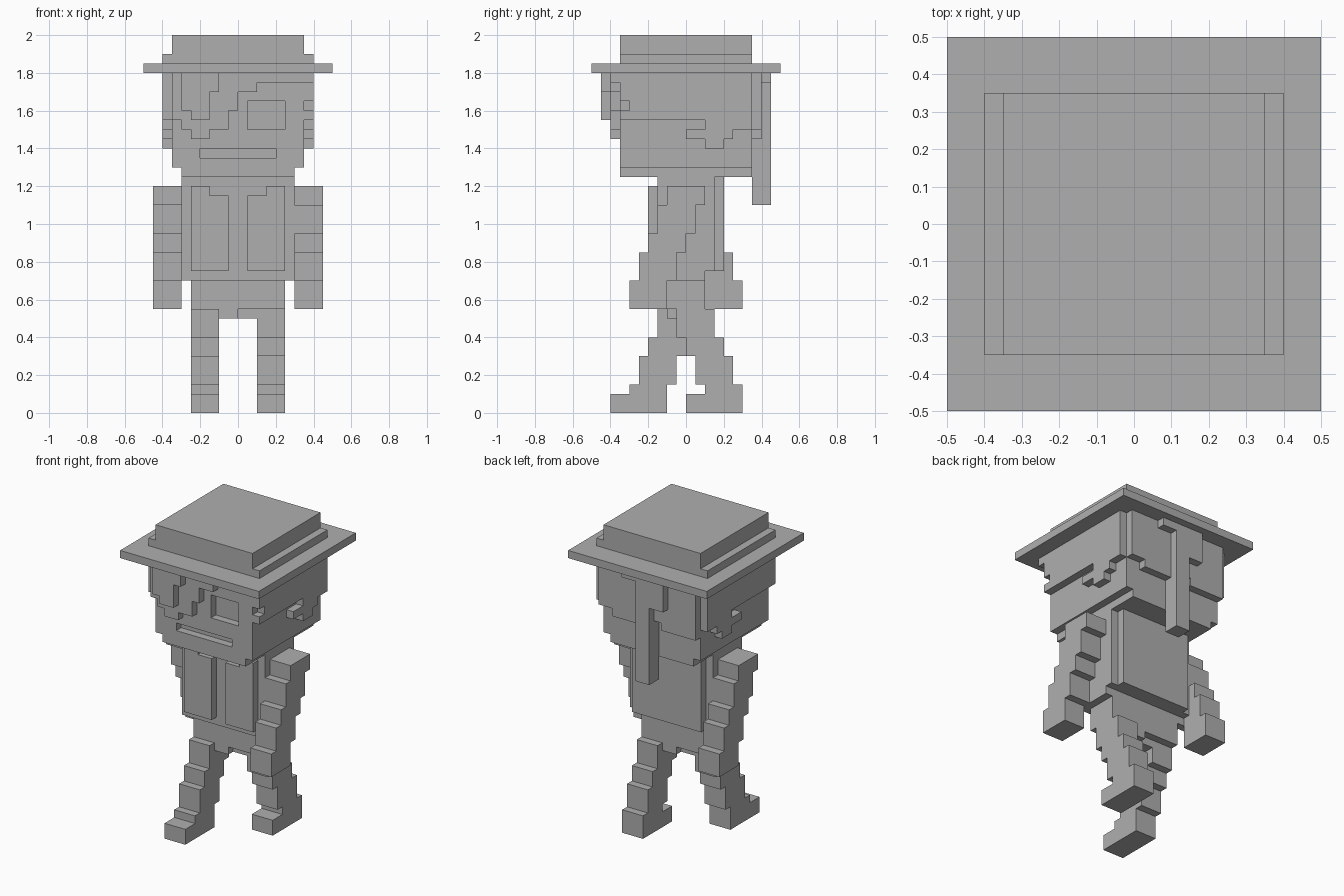
import bpy
import bmesh

default_cube = bpy.data.objects.get("Cube")
if default_cube:
    bpy.data.objects.remove(default_cube, do_unlink=True)

UNIT = 0.05  # every part sits on this grid; sizes below are in grid steps

grey = bpy.data.materials.new("plain_grey")
grey.use_nodes = True
grey_value = (0.43, 0.43, 0.43, 1)
grey.diffuse_color = grey_value
grey.node_tree.nodes["Principled BSDF"].inputs["Base Color"].default_value = grey_value


def prism(name, axis, low, high, outline):
    """Extrude an outline along an axis; the outline uses the two other axes in order."""
    bm = bmesh.new()

    def place(point, depth):
        co = list(point)
        co.insert("xyz".index(axis), depth)
        return bm.verts.new([c * UNIT for c in co])

    start = [place(p, low) for p in outline]
    end = [place(p, high) for p in outline]
    bm.faces.new(start)
    bm.faces.new(end)
    for i in range(len(start)):
        bm.faces.new((start[i - 1], start[i], end[i], end[i - 1]))
    bmesh.ops.recalc_face_normals(bm, faces=bm.faces)
    mesh = bpy.data.meshes.new(name)
    bm.to_mesh(mesh)
    bm.free()
    mesh.materials.append(grey)
    obj = bpy.data.objects.new(name, mesh)
    bpy.context.scene.collection.objects.link(obj)
    return obj


def box(name, x, y, z):
    return prism(name, "z", z[0], z[1],
                 [(x[0], y[0]), (x[1], y[0]), (x[1], y[1]), (x[0], y[1])])


def staircase(steps):
    """Turn stacked (bottom, top, front, back) slabs into one side outline."""
    front, back = [], []
    for bottom, top, near, far in steps:
        front += [(near, bottom), (near, top)]
        back += [(far, bottom), (far, top)]
    return front + back[::-1]


def flip(outline):
    return [(-a, b) for a, b in outline]


def carve(target, cutter):
    """Cut one solid out of another and drop the cutter."""
    cutter.hide_render = True
    mod = target.modifiers.new("carve", "BOOLEAN")
    mod.operation = "DIFFERENCE"
    mod.solver = "EXACT"
    mod.object = cutter
    graph = bpy.context.evaluated_depsgraph_get()
    result = bpy.data.meshes.new_from_object(target.evaluated_get(graph))
    target.modifiers.remove(mod)
    target.data = result
    bpy.data.objects.remove(cutter, do_unlink=True)


# Hat
box("hat_brim", (-10, 10), (-10, 10), (36, 37))
box("hat_band", (-8, 8), (-7, 7), (37, 38))
box("hat_crown", (-7, 7), (-7, 7), (38, 40))

# Head with recessed eye and mouth
head = box("head", (-7, 7), (-7, 7), (26, 36))
carve(head, box("eye_cutter", (1, 5), (-9, -6), (30, 33)))
carve(head, box("mouth_cutter", (-4, 4), (-9, -6), (27, 28)))
box("chin", (-6, 6), (-7, 7), (25, 26))

# Side hair with the ear opening; the left one has a small front notch
lower_edge = [(-7, 31), (2, 31), (2, 30), (0, 30), (0, 29), (2, 29), (2, 28), (4, 28),
              (4, 29), (5, 29), (5, 30), (7, 30), (7, 36), (-7, 36)]
front_notch = [(-7, 33), (-6, 33), (-6, 32), (-7, 32)]
prism("right_side_hair", "x", -8, -7, lower_edge)
prism("left_side_hair", "x", 7, 8, lower_edge + front_notch)

# Fringe and the lock lying over it
prism("fringe", "y", -8, -7,
      [(-7, 36), (-7, 31), (-6, 31), (-6, 30), (-5, 30), (-5, 29), (-3, 29), (-3, 30),
       (-1, 30), (-1, 32), (0, 32), (0, 34), (2, 34), (2, 35), (8, 35), (8, 36)])
prism("fringe_lock", "y", -9, -8,
      [(-6, 36), (-6, 32), (-5, 32), (-5, 31), (-3, 31), (-3, 34), (-2, 34), (-2, 36)])

# Back hair and ponytail
prism("back_hair", "y", 7, 8,
      [(-7, 36), (-7, 29), (-2, 29), (-2, 30), (-1, 30), (-1, 29), (5, 29), (5, 30),
       (7, 30), (7, 36)])
prism("ponytail_top", "y", 8, 9,
      [(-3, 36), (-3, 32), (1, 32), (1, 35), (3, 35), (3, 36)])
box("ponytail", (-1, 1), (7, 9), (22, 32))

# Torso, jacket panels and back panel
prism("torso", "x", -6, 6, staircase([(14, 15, -3, 2), (15, 25, -3, 3)]))
panel = [(1, 15), (5, 15), (5, 24), (3, 24), (3, 23), (1, 23)]
prism("left_jacket_panel", "y", -4, -3, panel)
prism("right_jacket_panel", "y", -4, -3, flip(panel))
box("back_panel", (-5, 5), (3, 4), (15, 25))

# Hips
box("hips", (-5, 5), (-2, 2), (11, 14))
box("left_crotch", (0, 2), (-1, 2), (10, 11))
box("right_crotch", (-2, 0), (-2, 1), (10, 11))

# Arms swing in opposite directions
arm = staircase([(11, 14, -6, -2), (14, 17, -5, -1), (17, 19, -4, 0),
                 (19, 22, -3, 1), (22, 24, -2, 2)])
prism("left_arm", "x", 6, 9, arm)
prism("right_arm", "x", -9, -6, flip(arm))

# Legs in mid stride
thigh = [(3, 6, -5, -1), (6, 8, -4, 0), (8, 11, -3, 1)]
rear_thigh = [(b, t, -far, -near) for b, t, near, far in thigh]
prism("right_leg", "x", -5, -2, staircase([(0, 2, -8, -2), (2, 3, -6, -2)] + thigh))
prism("left_leg", "x", 2, 5, staircase([(0, 2, 0, 6), (2, 3, 2, 6)] + rear_thigh))
